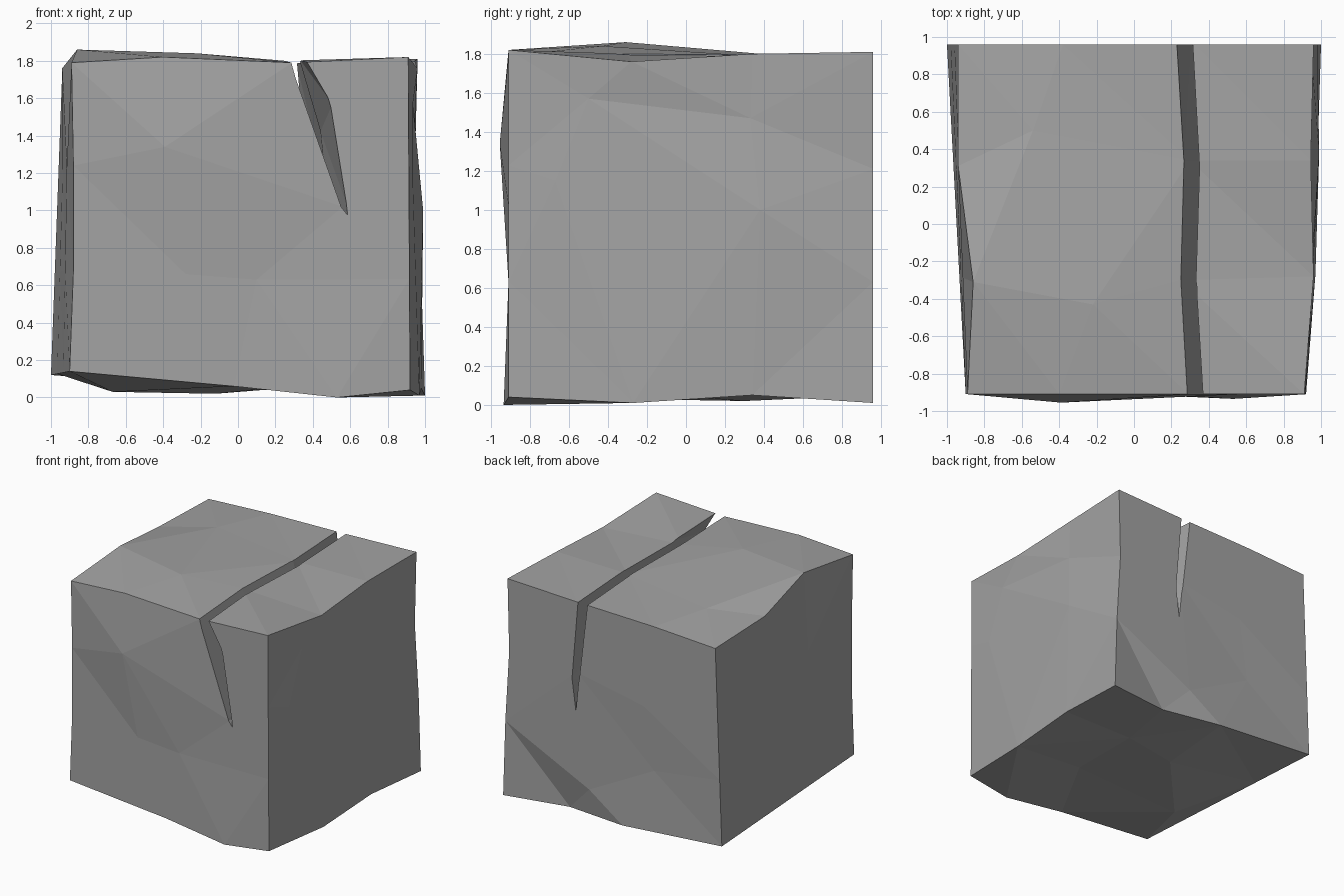
import bpy, bmesh
from mathutils import Vector

if "Cube" in bpy.data.objects:
    bpy.data.objects.remove(bpy.data.objects["Cube"])

N = 3

# eight block corners, keyed by (right, back, top)
corner = {
    (0, 0, 0): (-.90, -.91, .14), (1, 0, 0): (.92, -.91, .04),
    (0, 0, 1): (-.89, -.91, 1.79), (1, 0, 1): (.91, -.91, 1.82),
    (0, 1, 0): (-1.0, .96, .12), (1, 1, 0): (1.0, .96, .01),
    (0, 1, 1): (-.94, .96, 1.74), (1, 1, 1): (.96, .96, 1.81),
}


def lattice(i, j, k):
    p = Vector()
    for (a, b, c), co in corner.items():
        w = 1
        for bit, t in ((a, i / N), (b, j / N), (c, k / N)):
            w *= t if bit else 1 - t
        p += w * Vector(co)
    return p


pos = {(i, j, k): lattice(i, j, k)
       for i in range(N + 1) for j in range(N + 1) for k in range(N + 1)
       if {i, j, k} & {0, N}}

# worn front face: (column, row) -> x, z
for (i, k), (x, z) in {(1, 0): (-.02, .06), (2, 0): (.53, 0), (0, 1): (-.88, .68),
                       (1, 1): (-.28, .66), (2, 1): (.10, .63), (0, 2): (-.88, 1.24),
                       (1, 2): (-.39, 1.34), (2, 2): (.56, 1.02),
                       (1, 3): (-.40, 1.82), (2, 3): (.29, 1.79)}.items():
    pos[i, 0, k] = Vector((x, -.91, z))
pos[1, 0, 2].y = -.955
pos[2, 0, 0].y = -.935

# back face
for (i, k), (x, z) in {(1, 0): (-.09, .05), (2, 0): (.445, .03), (2, 1): (.22, .26),
                       (1, 1): (-.37, .57), (1, 2): (-.28, 1.09),
                       (3, 1): (.98, .63), (3, 2): (.945, 1.21)}.items():
    pos[i, 3, k] = Vector((x, .96, z))
pos[2, 3, 0].y = .88
pos[2, 3, 1].y = .95
pos[1, 3, 1].y = .945

# top face: (column, depth) -> x, y, z
for (i, j), p in {(0, 1): (-.86, -.31, 1.86), (0, 2): (-.94, .31, 1.76),
                  (1, 1): (-.22, -.43, 1.84), (1, 2): (-.54, .50, 1.79),
                  (1, 3): (-.38, .96, 1.77), (2, 1): (.25, -.30, 1.80),
                  (2, 2): (.30, .34, 1.79), (3, 1): (.96, -.28, 1.76),
                  (3, 2): (.945, .34, 1.80)}.items():
    pos[i, j, 3] = Vector(p)

# right face: (depth, row) -> x, y, z
for (j, k), p in {(1, 0): (.97, -.27, .01), (2, 0): (.98, .34, .05),
                  (1, 1): (.935, -.67, 1.15), (2, 1): (.99, .38, 1.0),
                  (1, 2): (.935, -.50, 1.57), (2, 2): (.945, .33, 1.47)}.items():
    pos[3, j, k] = Vector(p)

# underside
pos[1, 1, 0] = Vector((-.67, -.30, .03))
pos[1, 2, 0] = Vector((-.12, .30, .02))


def make_object(name, bm):
    bmesh.ops.triangulate(bm, faces=bm.faces[:])
    bmesh.ops.recalc_face_normals(bm, faces=bm.faces[:])
    mesh = bpy.data.meshes.new(name)
    bm.to_mesh(mesh)
    bm.free()
    mesh.materials.append(stone)
    obj = bpy.data.objects.new(name, mesh)
    bpy.context.collection.objects.link(obj)
    return obj


# dark stone colour
stone = bpy.data.materials.new("dark_stone")
stone.diffuse_color = (.37, .37, .37, 1)
stone.use_nodes = True
stone.node_tree.nodes["Principled BSDF"].inputs["Base Color"].default_value = stone.diffuse_color

# stone block: six faceted grids sharing their rims
bm = bmesh.new()
vert = {key: bm.verts.new(p) for key, p in pos.items()}
for axis in range(3):
    for side in (0, N):
        for u in range(N):
            for v in range(N):
                loop = []
                for du, dv in ((0, 0), (1, 0), (1, 1), (0, 1)):
                    key = [u + du, v + dv]
                    key.insert(axis, side)
                    loop.append(vert[tuple(key)])
                bm.faces.new(loop)
block = make_object("stone_block", bm)

# crack cutter: wedge section swept front to back
front = [(.255, 1.90), (.287, 1.80), (.56, 1.03), (.60, .98), (.505, 1.57), (.358, 1.82), (.335, 1.90)]
back = [(.214, 1.90), (.225, 1.80), (.305, 1.12), (.33, .88), (.365, 1.15), (.31, 1.80), (.302, 1.90)]
bm = bmesh.new()
rings = []
for y, shift in ((-1.0, 0), (-.30, -.015), (.34, .02), (1.0, 0)):
    t = (y + 1) / 2
    ring = []
    for (xa, za), (xb, zb) in zip(front, back):
        ring.append(bm.verts.new((xa + (xb - xa) * t + shift, y, za + (zb - za) * t)))
    rings.append(ring)
for a, b in zip(rings, rings[1:]):
    for n in range(len(a)):
        m = (n + 1) % len(a)
        bm.faces.new((a[n], a[m], b[m], b[n]))
bm.faces.new(rings[0])
bm.faces.new(rings[-1])
cutter = make_object("crack_cutter", bm)

# split the crack into the block, then drop the cutter
cut = block.modifiers.new("crack", 'BOOLEAN')
cut.operation = 'DIFFERENCE'
cut.solver = 'EXACT'
cut.object = cutter
bpy.context.view_layer.objects.active = block
block.select_set(True)
bpy.ops.object.modifier_apply(modifier=cut.name)
bpy.data.objects.remove(cutter)
